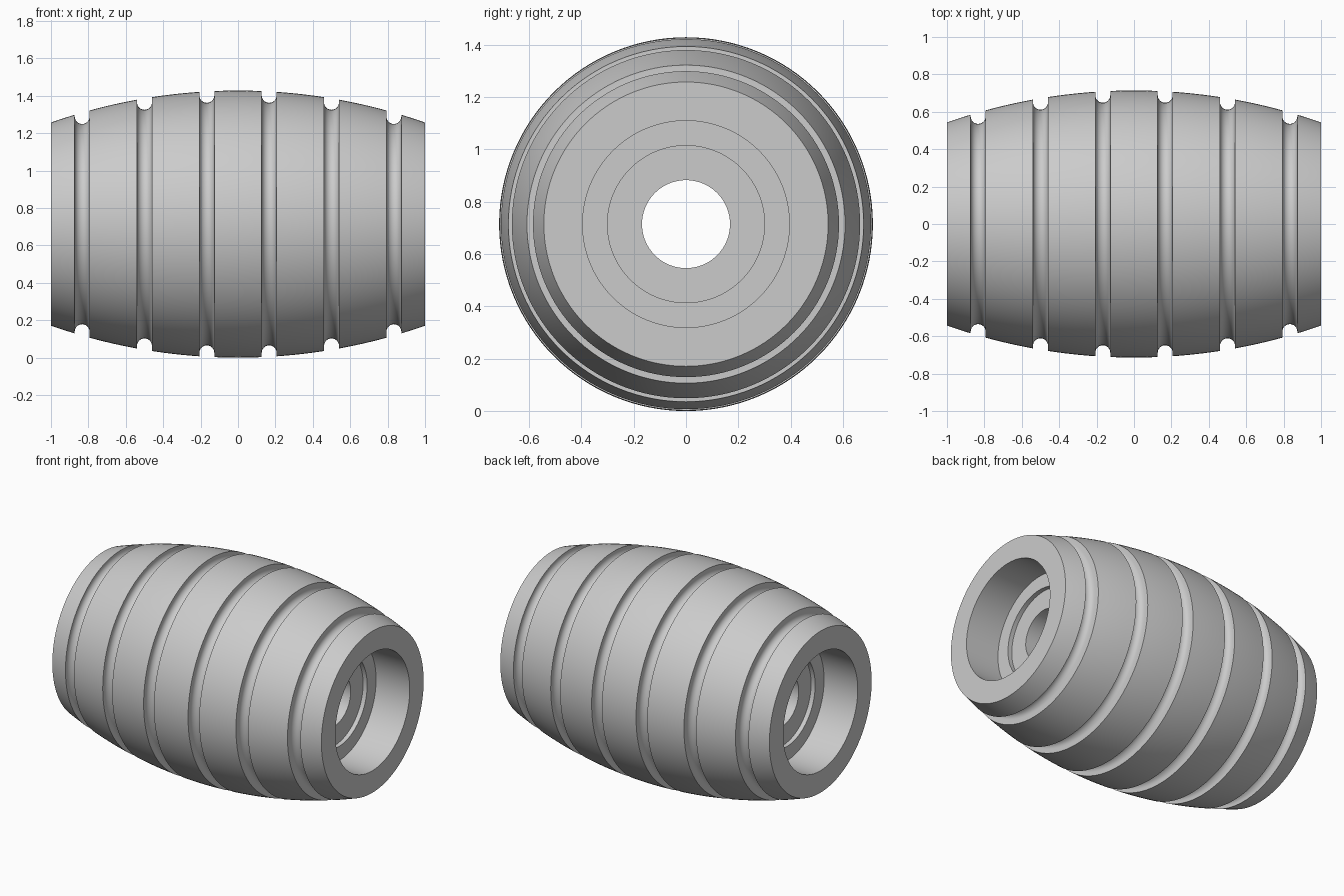
import bpy, bmesh
from math import sin, cos, pi, sqrt, radians
from mathutils import Vector, Matrix

cube = bpy.data.objects.get("Cube")
if cube:
    bpy.data.objects.remove(cube, do_unlink=True)

MID_R, END_R = 0.714, 0.543          # barrel radius at the middle and ends
SAG = MID_R - END_R
ARC_R = (1 + SAG * SAG) / (2 * SAG)  # radius of the barrel curve
GROOVE_W = 0.04                      # groove half width
GROOVE_D = 0.061
GROOVES = [k / 6 for k in (-5, -3, -1, 1, 3, 5)]
SEGMENTS = 128


def barrel(x):
    return MID_R - ARC_R + sqrt(ARC_R ** 2 - x * x)


def outer_profile():
    """Bulged outline broken by round-bottomed grooves."""
    pts, start = [], -1.0
    for g in GROOVES + [None]:
        stop = 1.0 if g is None else g - GROOVE_W
        n = 6
        pts += [(start + (stop - start) * i / n, 0) for i in range(n + 1)]
        pts = [(x, r or barrel(x)) for x, r in pts]
        if g is not None:
            base = barrel(g) - GROOVE_D + GROOVE_W
            for i in range(13):
                a = pi * i / 12
                pts.append((g - GROOVE_W * cos(a), base - GROOVE_W * sin(a)))
            start = g + GROOVE_W
    return pts


# Stepped bore: wide recess, shallow inner step, narrow through hole
step = [(1, 0.395), (0.75, 0.395), (0.75, 0.30), (0.72, 0.30), (0.72, 0.168)]
profile = outer_profile() + step + [(-x, r) for x, r in reversed(step)]

# Turn the closed profile around the x axis
bm = bmesh.new()
verts = [bm.verts.new((x, 0, r)) for x, r in profile]
edges = [bm.edges.new((verts[i - 1], verts[i])) for i in range(len(verts))]
bmesh.ops.spin(bm, geom=verts + edges, cent=(0, 0, 0), axis=(1, 0, 0),
               angle=2 * pi, steps=SEGMENTS, use_merge=True)
bmesh.ops.remove_doubles(bm, verts=bm.verts, dist=0.00005)
bmesh.ops.recalc_face_normals(bm, faces=bm.faces)
bmesh.ops.translate(bm, verts=bm.verts, vec=(0, 0, MID_R))
mesh = bpy.data.meshes.new("grooved_roller")
bm.to_mesh(mesh)
bm.free()

roller = bpy.data.objects.new("grooved_roller", mesh)
bpy.context.collection.objects.link(roller)

# Plain grey
grey = bpy.data.materials.new("plain_grey")
grey.use_nodes = True
color = (0.6, 0.6, 0.6, 1)
grey.diffuse_color = color
grey.node_tree.nodes["Principled BSDF"].inputs["Base Color"].default_value = color
mesh.materials.append(grey)

bpy.ops.object.select_all(action="DESELECT")
roller.select_set(True)
bpy.context.view_layer.objects.active = roller
bpy.ops.object.shade_smooth_by_angle(angle=radians(30))
